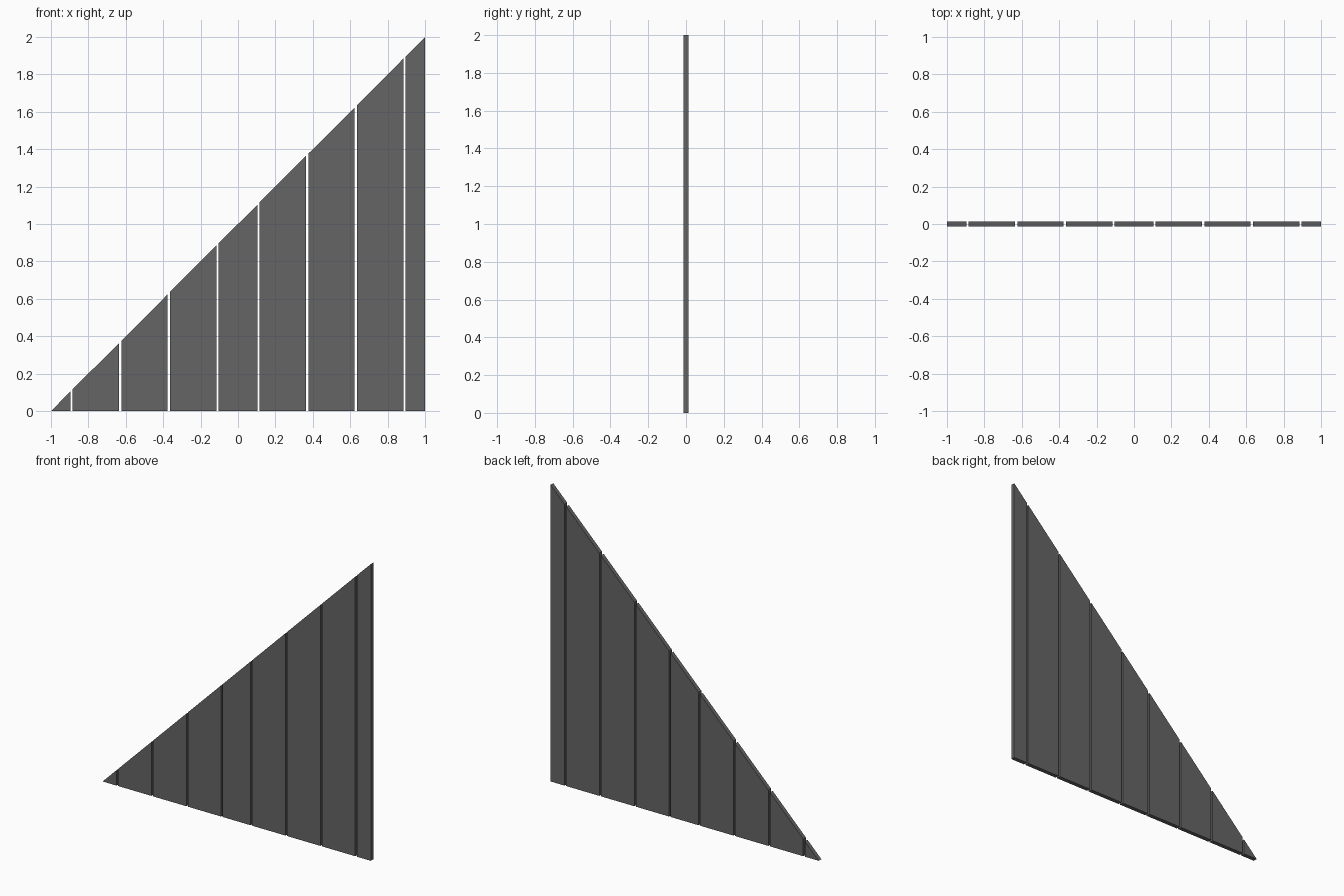
import bpy

if "Cube" in bpy.data.objects:
    bpy.data.objects.remove(bpy.data.objects["Cube"])

# Dark grey board colour
grey = bpy.data.materials.new("dark grey")
grey.diffuse_color = (0.13, 0.13, 0.13, 1)
grey.use_nodes = True
grey.node_tree.nodes["Principled BSDF"].inputs["Base Color"].default_value = grey.diffuse_color

HALF_T = 0.014   # half board thickness
HALF_GAP = 0.006
gaps = [-0.89, -0.63, -0.37, -0.11, 0.11, 0.37, 0.63, 0.89]


def board(name, x0, x1):
    """Vertical board whose top follows the 45 degree slope z = x + 1."""
    profile = [(x0, 0), (x1, 0), (x1, x1 + 1)]
    if x0 > -1:
        profile.append((x0, x0 + 1))
    n = len(profile)
    verts = [(x, y, z) for y in (-HALF_T, HALF_T) for x, z in profile]
    faces = [tuple(range(n)), tuple(reversed(range(n, 2 * n)))]
    faces += [(i, i + n, (i + 1) % n + n, (i + 1) % n) for i in range(n)]
    mesh = bpy.data.meshes.new(name)
    mesh.from_pydata(verts, [], faces)
    mesh.materials.append(grey)
    bpy.context.collection.objects.link(bpy.data.objects.new(name, mesh))


# Row of boards separated by narrow open gaps
starts = [-1] + [g + HALF_GAP for g in gaps]
ends = [g - HALF_GAP for g in gaps] + [1]
for i, (a, b) in enumerate(zip(starts, ends)):
    board(f"board_{i + 1}", a, b)
